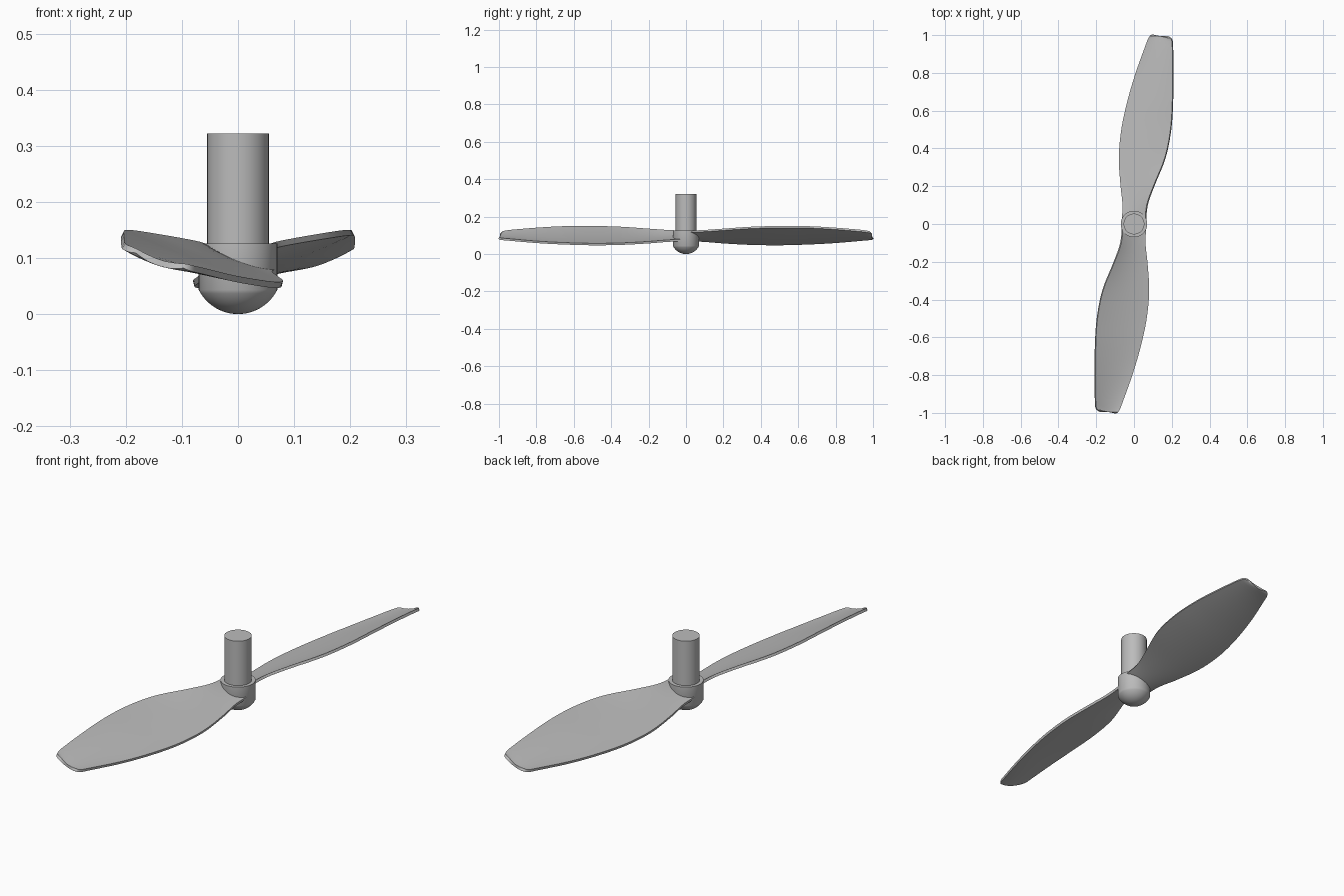
import bpy, bmesh, math
from mathutils import Matrix

cube = bpy.data.objects.get("Cube")
if cube:
    bpy.data.objects.remove(cube, do_unlink=True)

grey = bpy.data.materials.new("plain grey")
grey.use_nodes = True
colour = (0.5, 0.5, 0.5, 1)
grey.diffuse_color = colour
grey.node_tree.nodes["Principled BSDF"].inputs["Base Color"].default_value = colour


def finish(bm, name):
    """Turn a bmesh into a smooth-shaded object with sharp edges kept."""
    bmesh.ops.recalc_face_normals(bm, faces=bm.faces)
    mesh = bpy.data.meshes.new(name)
    bm.to_mesh(mesh)
    bm.free()
    mesh.materials.append(grey)
    obj = bpy.data.objects.new(name, mesh)
    bpy.context.collection.objects.link(obj)
    bpy.ops.object.select_all(action='DESELECT')
    bpy.context.view_layer.objects.active = obj
    obj.select_set(True)
    bpy.ops.object.shade_smooth_by_angle(angle=math.radians(30))
    return obj


def lathe(name, profile, steps=64):
    """Spin a (radius, height) profile around z."""
    bm = bmesh.new()
    verts = [bm.verts.new((r, 0, z)) for r, z in profile]
    edges = [bm.edges.new(pair) for pair in zip(verts, verts[1:])]
    bmesh.ops.spin(bm, geom=verts + edges, cent=(0, 0, 0), axis=(0, 0, 1),
                   angle=math.tau, steps=steps)
    bmesh.ops.remove_doubles(bm, verts=bm.verts, dist=1e-5)
    return finish(bm, name)


def smooth_sample(rows, t):
    """Hermite interpolation of station rows, keyed by their first value."""
    i = max(k for k in range(len(rows) - 1) if rows[k][0] <= t)

    def slope(k, c):
        a, b = rows[max(k - 1, 0)], rows[min(k + 1, len(rows) - 1)]
        return (b[c] - a[c]) / (b[0] - a[0])

    p, q = rows[i], rows[i + 1]
    h = q[0] - p[0]
    s = (t - p[0]) / h
    return [p[c] * (1 + 2 * s) * (1 - s) ** 2 + q[c] * s * s * (3 - 2 * s)
            + h * s * (1 - s) * ((1 - s) * slope(i, c) - s * slope(i + 1, c))
            for c in range(1, len(p))]


# Hub with domed nose, and the drive shaft
HUB_R, DOME, HUB_TOP = 0.07, 0.043, 0.126
ball = (HUB_R ** 2 + DOME ** 2) / (2 * DOME)
sweep = math.asin(HUB_R / ball)
nose = [(ball * math.sin(sweep * k / 12), ball * (1 - math.cos(sweep * k / 12)))
        for k in range(13)]
lathe("hub", nose + [(HUB_R, HUB_TOP), (0, HUB_TOP)])
lathe("shaft", [(0, 0.1), (0.055, 0.1), (0.055, 0.322), (0, 0.322)])

# Blade stations: distance, low edge x, high edge x, low edge z, high edge z
STATIONS = [
    (0.00, -0.065, 0.060, 0.075, 0.120),
    (0.10, -0.060, 0.070, 0.070, 0.124),
    (0.20, -0.070, 0.105, 0.062, 0.131),
    (0.35, -0.079, 0.165, 0.054, 0.141),
    (0.50, -0.066, 0.195, 0.052, 0.145),
    (0.65, -0.034, 0.205, 0.056, 0.144),
    (0.80, 0.010, 0.206, 0.064, 0.136),
    (0.95, 0.063, 0.205, 0.077, 0.124),
]
# Rounded tip corners
TIP = [(0.975, 0.072, 0.204, 0.079, 0.121),
       (0.990, 0.080, 0.199, 0.081, 0.118),
       (0.997, 0.087, 0.191, 0.083, 0.115),
       (1.000, 0.097, 0.180, 0.086, 0.112)]
CHORD, SAG = 12, 0.008


def blade(name, angle):
    rows = STATIONS + TIP
    stops = [0.95 * k / 38 for k in range(39)] + [row[0] for row in TIP[:-1]] + [1.0]
    bm = bmesh.new()
    grid = []
    for d in stops:
        xl, xr, zl, zr = rows[-1][1:] if d == 1.0 else smooth_sample(rows, d)
        line = []
        for k in range(CHORD + 1):
            u = k / CHORD
            x = xl + (xr - xl) * u
            z = zl + (zr - zl) * u - SAG * 4 * u * (1 - u)
            skew = 0.12 * max(0, x - 0.097) * d ** 8
            line.append(bm.verts.new((x, d - skew, z)))
        grid.append(line)
    for a, b in zip(grid, grid[1:]):
        for k in range(CHORD):
            bm.faces.new((a[k], a[k + 1], b[k + 1], b[k]))
    bmesh.ops.transform(bm, matrix=Matrix.Rotation(angle, 4, 'Z'), verts=bm.verts)
    obj = finish(bm, name)
    thick = obj.modifiers.new("thickness", 'SOLIDIFY')
    thick.thickness = 0.011
    thick.offset = 0
    # keep the thickness shell ahead of the angle smoothing
    obj.modifiers.move(len(obj.modifiers) - 1, 0)
    # crisp rim between faces and edge band
    bevel = obj.modifiers.new("rim", 'EDGE_SPLIT')
    bevel.split_angle = math.radians(40)


blade("back_blade", 0)
blade("front_blade", math.pi)
